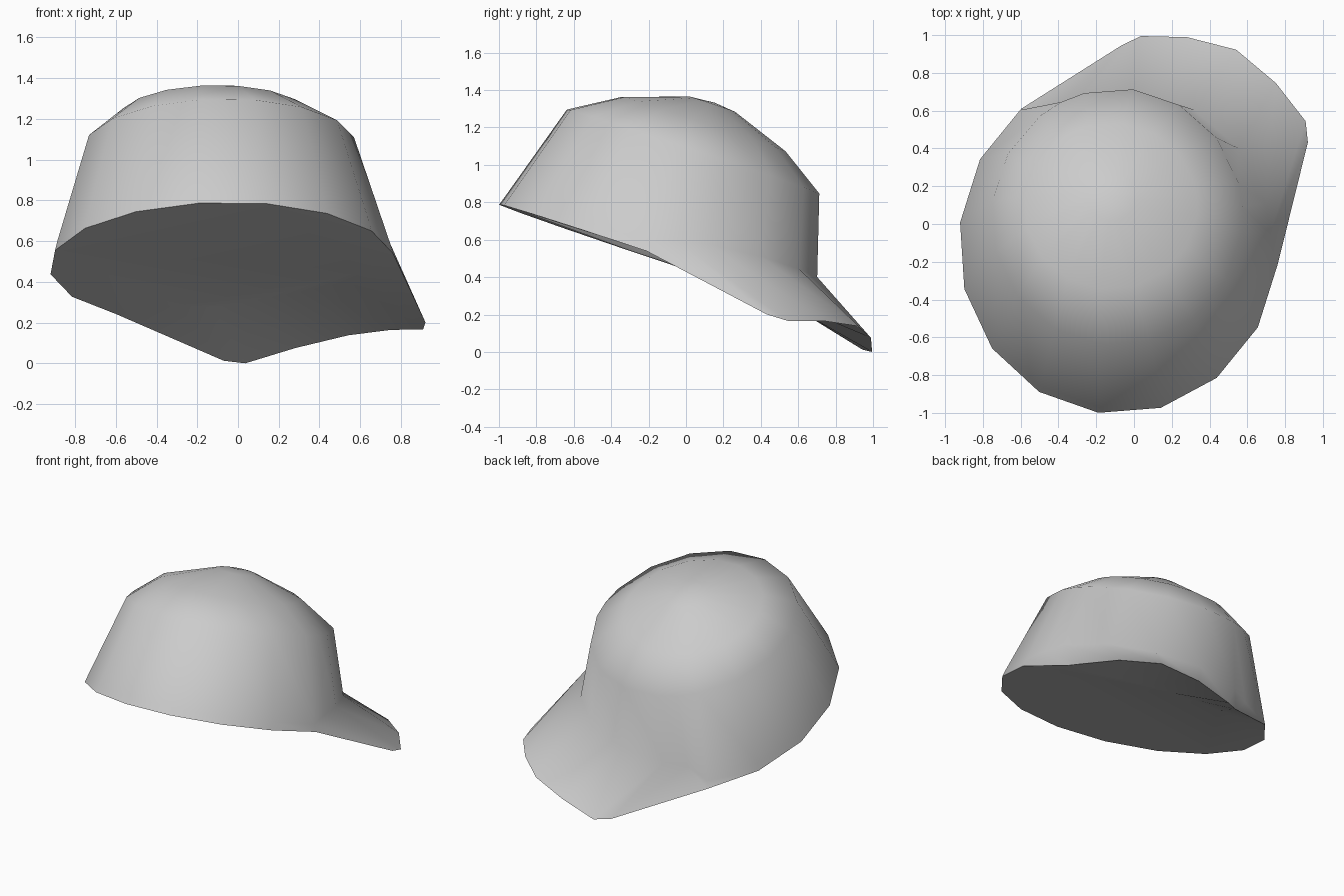
import bpy, bmesh
from math import sin, cos, radians
from mathutils import Matrix, Vector

cube = bpy.data.objects.get("Cube")
if cube:
    bpy.data.objects.remove(cube, do_unlink=True)

mat = bpy.data.materials.new("light_grey_cloth")
mat.use_nodes = True
GREY = (0.6, 0.6, 0.6, 1)
mat.diffuse_color = GREY
mat.node_tree.nodes["Principled BSDF"].inputs["Base Color"].default_value = GREY

# columns run from the brim tip round to the nape, then back up the other side
HALF = [0, 22.5, 45, 56, 67.5, 90, 112.5, 135, 157.5, 180]
COLUMNS = [(k, 1) for k in range(len(HALF))] + [(k, -1) for k in range(len(HALF) - 2, 0, -1)]
N = len(COLUMNS)
BRIM_TURN = Matrix.Rotation(radians(-28.5), 3, 'Z')

# brim columns from the tip outward: side, forward, height
BRIM = [(0, 1.288, -0.018), (0.268, 1.235, -0.052), (0.498, 1.142, -0.117), (0.565, 1.045, -0.12)]
HINGE = [(0, 0.63, 0), (0.2, 0.62, 0), (0.38, 0.6, 0), (0.52, 0.5, 0)]     # underside of brim
SEAM = [0.175, 0.17, 0.14, 0.1]                                            # brim top meets wall
# crown rings: radii, height, centre
CROWN = [(0.665, 0.717, 0.597, 0, -0.007), (0.46, 0.465, 0.755, -0.03, 0),
         (0.13, 0.13, 0.87, -0.02, 0.01)]

bm = bmesh.new()


def oval(column, rx, ry, h, cx=0.0, cy=0.0):
    k, side = column
    a = radians(60.5 - side * HALF[k])
    return bm.verts.new((rx * cos(a) + cx, ry * sin(a) + cy, h))


def brim_point(table, column):
    k, side = column
    s, d, h = table[k]
    return bm.verts.new(BRIM_TURN @ Vector((s * side, d, h)))


def is_brim(column):
    return column[0] < len(BRIM)


# lower edge: rim at the back, brim outline at the front
edge = [brim_point(BRIM, c) if is_brim(c) else oval(c, 0.848, 0.953, 0, 0, 0.045)
        for c in COLUMNS]

# seam ring rises where the brim joins the wall
seam = [oval(c, 0.805, 0.842, SEAM[c[0]]) if is_brim(c) else oval(c, 0.835, 0.932, 0.05, 0, 0.04)
        for c in COLUMNS]

# crown wall and dome
rings = [edge, seam] + [[oval(c, *ring) for c in COLUMNS] for ring in CROWN]
for low, high in zip(rings, rings[1:]):
    for i in range(N):
        j = (i + 1) % N
        bm.faces.new((low[i], low[j], high[j], high[i]))
apex = bm.verts.new((-0.02, 0.02, 0.882))
for i in range(N):
    bm.faces.new((rings[-1][i], rings[-1][(i + 1) % N], apex))

# flat bottom and brim underside
inner = [brim_point(HINGE, c) if is_brim(c) else edge[i] for i, c in enumerate(COLUMNS)]
for i in range(N):
    j = (i + 1) % N
    loop = list(dict.fromkeys((edge[i], inner[i], inner[j], edge[j])))
    if len(loop) > 2:
        bm.faces.new(loop)
bm.faces.new(inner)
bmesh.ops.recalc_face_normals(bm, faces=bm.faces)

# tilt the cap and rest it on the ground
place = (Matrix.Translation((-0.08, -0.145, 0.505))
         @ Matrix.Rotation(radians(-1), 4, 'Y')
         @ Matrix.Rotation(radians(-18.5), 4, 'X'))
bm.transform(place)
lowest = min(v.co.z for v in bm.verts)
bmesh.ops.translate(bm, verts=bm.verts, vec=(0, 0, -lowest))

mesh = bpy.data.meshes.new("cap")
bm.to_mesh(mesh)
bm.free()
mesh.materials.append(mat)
cap = bpy.data.objects.new("cap", mesh)
bpy.context.collection.objects.link(cap)

bpy.ops.object.select_all(action='DESELECT')
cap.select_set(True)
bpy.context.view_layer.objects.active = cap
bpy.ops.object.shade_smooth_by_angle(angle=radians(62))
